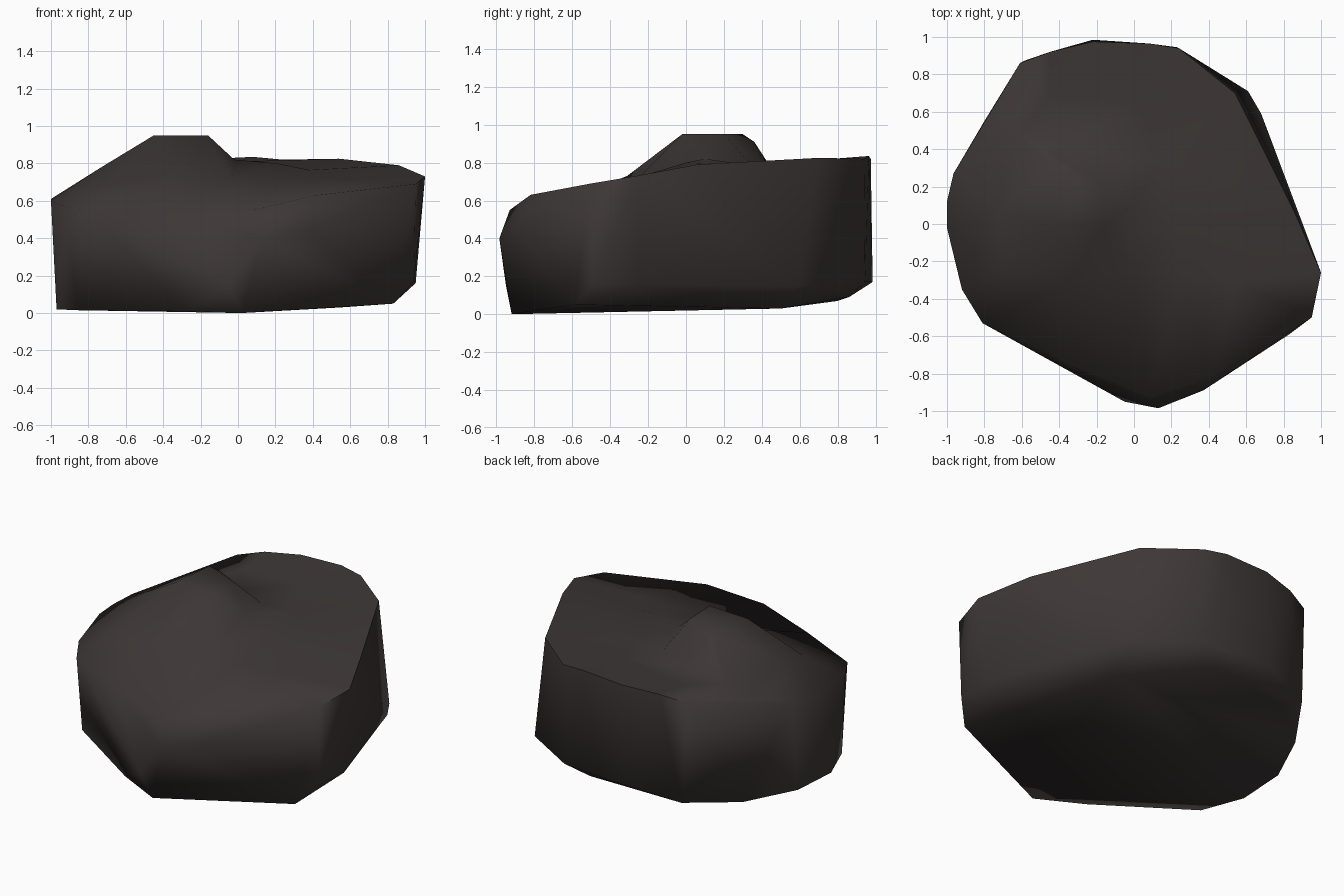
import bpy, bmesh, math
from mathutils import Vector
from mathutils.geometry import delaunay_2d_cdt

stone = bpy.data.materials.new("dark_stone")
stone.diffuse_color = (0.047, 0.039, 0.037, 1)

# Upper rim of the boulder, counter-clockwise from the front
rim = [
    (-0.37, -0.745, 0.55), (0.08, -0.93, 0.55), (0.42, -0.82, 0.63),
    (0.95, -0.50, 0.69), (1.00, -0.26, 0.73), (0.86, 0.06, 0.79),
    (0.54, 0.70, 0.825), (0.24, 0.94, 0.82), (0.08, 0.965, 0.835),
    (-0.22, 0.975, 0.82), (-0.45, 0.92, 0.80), (-0.61, 0.86, 0.76),
    (-0.965, 0.27, 0.63), (-1.00, 0.12, 0.61),
    (-1.00, -0.02, 0.60), (-0.92, -0.35, 0.57), (-0.81, -0.53, 0.555),
]
# Widest points of the sides
sides = [
    (0.13, -0.985, 0.40), (0.37, -0.89, 0.45), (-0.05, -0.95, 0.15),
    (0.94, -0.49, 0.17), (0.95, -0.25, 0.16), (0.68, 0.59, 0.15),
    (0.61, 0.71, 0.16), (0.23, 0.945, 0.17), (-0.22, 0.985, 0.17),
    (-0.58, 0.875, 0.10), (-0.80, 0.55, 0.04),
]
# Underside outline
base = [
    (0.02, -0.92, 0.0), (0.83, -0.59, 0.05), (0.55, 0.50, 0.03),
    (0.10, 0.86, 0.09), (-0.50, 0.80, 0.07), (-0.96, 0.20, 0.03),
    (-0.97, -0.13, 0.02), (-0.86, -0.40, 0.015), (-0.28, -0.78, 0.01),
]
# Top surface: flat-topped knob, its feet, and the gentle slope around it
knob = [
    (-0.45, 0.00, 0.95), (-0.16, -0.02, 0.95), (-0.17, 0.20, 0.95),
    (-0.42, 0.30, 0.95), (-0.40, 0.36, 0.91), (-0.73, 0.07, 0.78),
]
slope = [
    (-0.78, 0.44, 0.69), (-0.62, 0.47, 0.74), (-0.35, 0.43, 0.76),
    (-0.08, 0.35, 0.78), (-0.02, 0.10, 0.82), (0.21, 0.00, 0.80),
    (0.38, -0.06, 0.765), (-0.35, -0.31, 0.73), (-0.02, -0.25, 0.72),
    (0.25, -0.28, 0.715), (0.55, -0.30, 0.72), (0.15, 0.35, 0.785),
    (-0.70, -0.22, 0.69), (0.00, 0.65, 0.81), (-0.45, 0.68, 0.77),
]

bm = bmesh.new()

# Walls and underside: convex hull without its lid
rim_verts = [bm.verts.new(p) for p in rim]
for p in sides + base:
    bm.verts.new(p)
bmesh.ops.convex_hull(bm, input=bm.verts)
lid = [f for f in bm.faces if all(v in rim_verts for v in f.verts)]
bmesh.ops.delete(bm, geom=lid, context="FACES")

# Lid: triangulated surface through rim, knob and slope points
top = rim + knob + slope
n = len(rim)
edges = [(i, (i + 1) % n) for i in range(n)]
flat, _, tris, origin, _, _ = delaunay_2d_cdt(
    [Vector(p[:2]) for p in top], edges, [], 1, 1e-5)
lid_verts = [bm.verts.new(top[o[0]]) for o in origin]
for t in tris:
    bm.faces.new([lid_verts[i] for i in t])

bmesh.ops.remove_doubles(bm, verts=bm.verts, dist=0.0005)
loose = [v for v in bm.verts if not v.link_faces]
bmesh.ops.delete(bm, geom=loose, context="VERTS")
bmesh.ops.recalc_face_normals(bm, faces=bm.faces)

mesh = bpy.data.meshes.new("boulder")
bm.to_mesh(mesh)
bm.free()
mesh.materials.append(stone)
boulder = bpy.data.objects.new("boulder", mesh)
bpy.context.collection.objects.link(boulder)
boulder.select_set(True)
bpy.context.view_layer.objects.active = boulder
bpy.ops.object.shade_smooth_by_angle(angle=math.radians(80))
